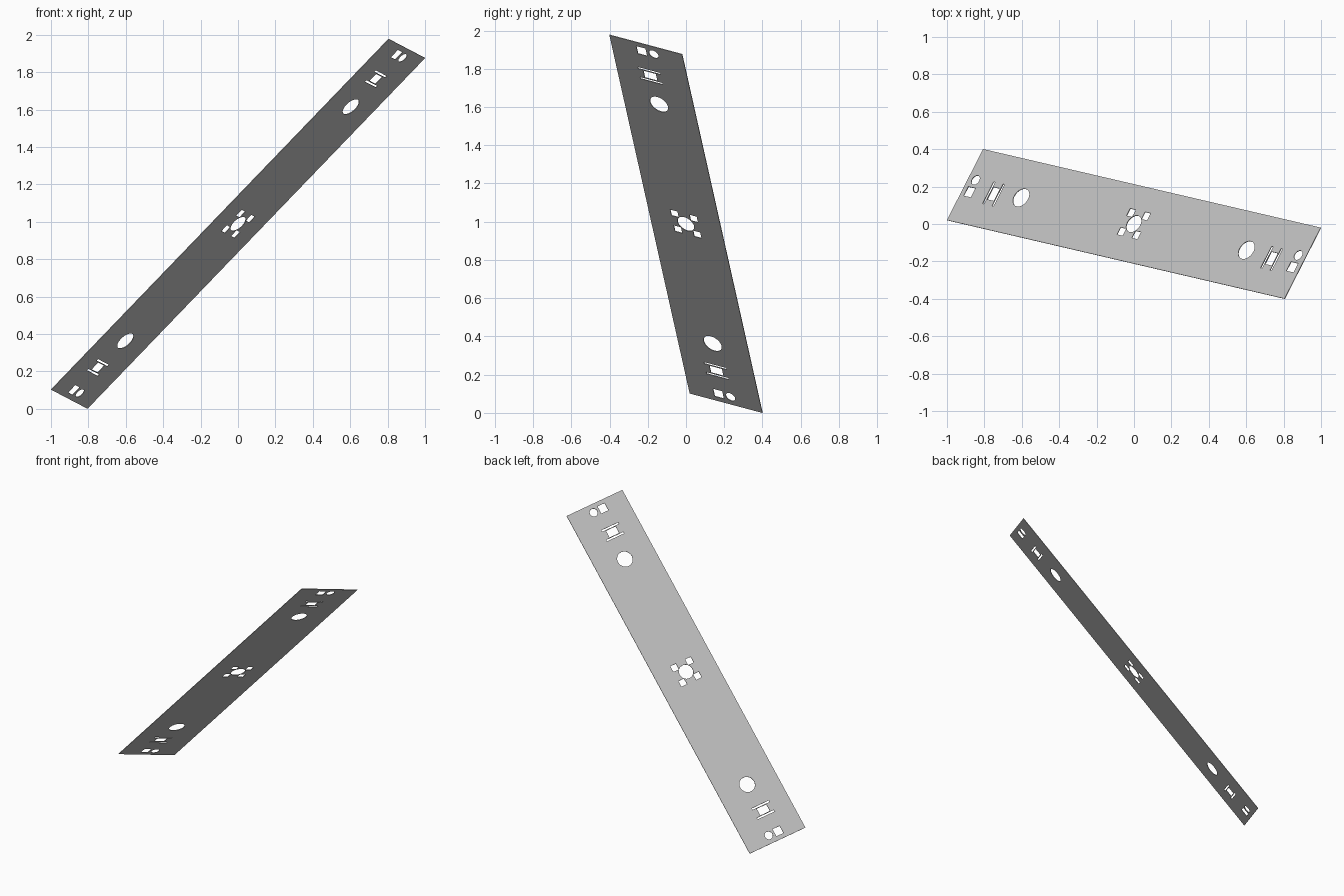
import bpy, bmesh, math
from mathutils import Matrix, Vector

cube = bpy.data.objects.get("Cube")
if cube:
    bpy.data.objects.remove(cube)

HALF_LENGTH, HALF_WIDTH, HALF_THICK = 1.318, 0.219, 0.002

# Outline and holes: flat closed loops, filled between
curve = bpy.data.curves.new("plate_profile", 'CURVE')
curve.dimensions = '2D'
curve.fill_mode = 'BOTH'
curve.extrude = HALF_THICK


def loop(points):
    spline = curve.splines.new('POLY')
    spline.points.add(len(points) - 1)
    for p, (u, v) in zip(spline.points, points):
        p.co = (u, v, 0, 1)
    spline.use_cyclic_u = True


def rect(u, v, hu, hv):
    loop([(u - hu, v - hv), (u + hu, v - hv), (u + hu, v + hv), (u - hu, v + hv)])


def circle(u, v, r, n=32):
    loop([(u + r * math.cos(math.tau * i / n), v + r * math.sin(math.tau * i / n))
          for i in range(n)])


rect(0, 0, HALF_LENGTH, HALF_WIDTH)

# Centre hole with four small square holes
circle(0, 0, 0.05)
for su in (-1, 1):
    for sv in (-1, 1):
        rect(su * 0.058, sv * 0.058, 0.022, 0.022)

# Matching hole pattern at each end
for s in (-1, 1):
    circle(s * 0.88, 0, 0.054)
    rect(s * 1.085, -0.015, 0.026, 0.038)
    for offset in (-0.037, 0.037):
        rect(s * 1.085 + offset, -0.015, 0.006, 0.067)
    circle(s * 1.26, 0.038, 0.028)
    rect(s * 1.26, -0.035, 0.028, 0.028)

# Turn the profile into a mesh
profile = bpy.data.objects.new("plate_profile", curve)
bpy.context.collection.objects.link(profile)
bpy.context.view_layer.update()
evaluated = profile.evaluated_get(bpy.context.evaluated_depsgraph_get())
mesh = bpy.data.meshes.new_from_object(evaluated)
bpy.data.objects.remove(profile)
bpy.data.curves.remove(curve)

bm = bmesh.new()
bm.from_mesh(mesh)
bmesh.ops.remove_doubles(bm, verts=bm.verts, dist=1e-5)
bmesh.ops.recalc_face_normals(bm, faces=bm.faces)
for f in bm.faces:
    f.smooth = False
bm.to_mesh(mesh)
bm.free()

# Tilt the plate and rest its lowest corner on the ground
along = Vector((1.805, -0.42, 1.875)).normalized()
across = Vector((0.195, 0.38, -0.1))
across = (across - along * across.dot(along)).normalized()
normal = along.cross(across)
tilt = Matrix((along, across, normal)).transposed().to_4x4()
mesh.transform(tilt)
mesh.transform(Matrix.Translation((0, 0, -min(v.co.z for v in mesh.vertices))))

# Plain grey metal
grey = bpy.data.materials.new("plain_grey")
grey.use_nodes = True
colour = (0.52, 0.52, 0.52, 1)
grey.diffuse_color = colour
grey.node_tree.nodes["Principled BSDF"].inputs["Base Color"].default_value = colour
mesh.materials.clear()
mesh.materials.append(grey)

plate = bpy.data.objects.new("perforated_plate", mesh)
bpy.context.collection.objects.link(plate)
